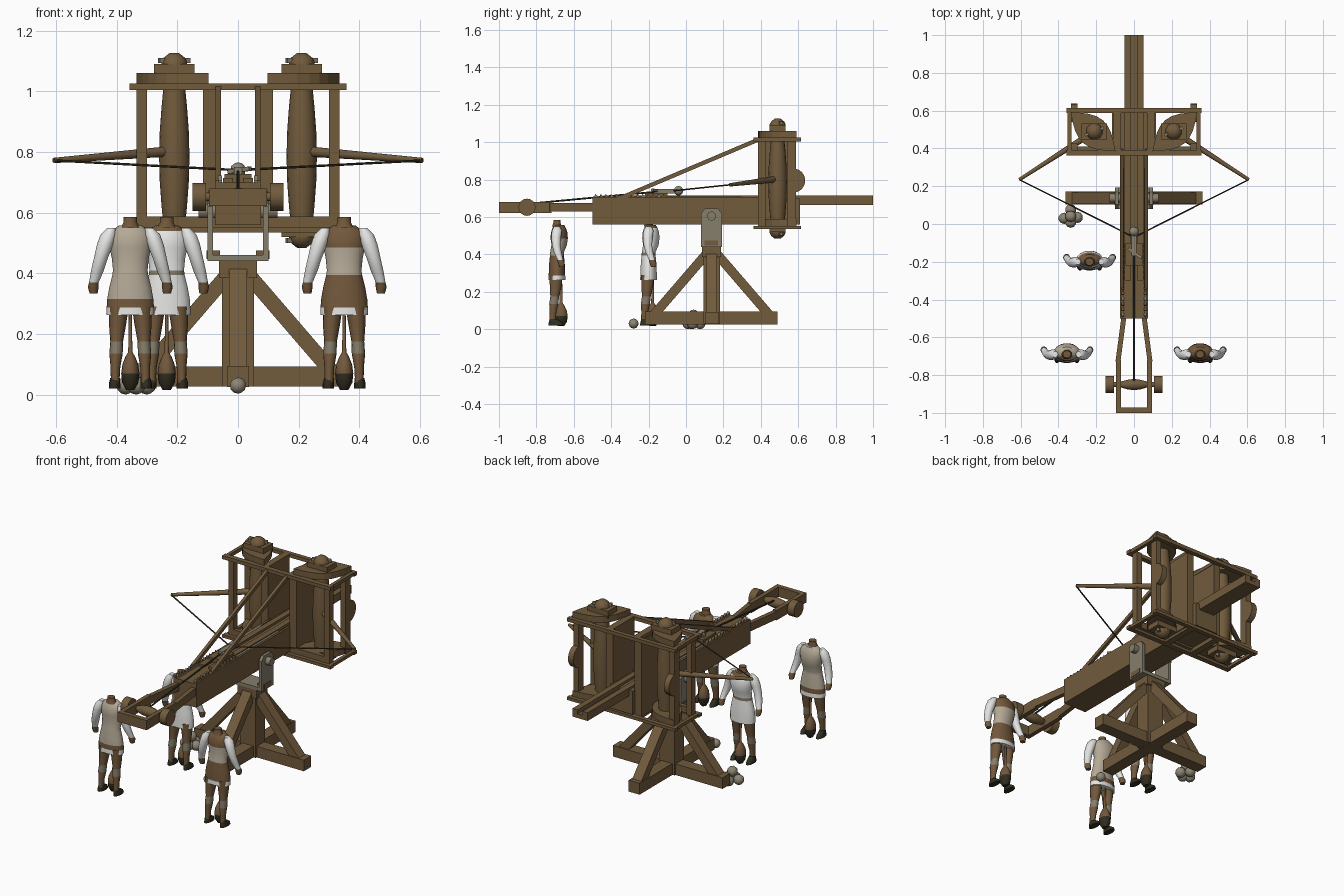
import bpy, bmesh, math
from mathutils import Vector

if "Cube" in bpy.data.objects:
    bpy.data.objects.remove(bpy.data.objects["Cube"])

def material(name, rgb):
    m = bpy.data.materials.new(name)
    m.diffuse_color = (*rgb, 1)
    m.use_nodes = True
    m.node_tree.nodes["Principled BSDF"].inputs["Base Color"].default_value = m.diffuse_color
    return m

WOOD = material("oak wood", (0.165, 0.104, 0.046))
ROPE = material("dark rope", (0.05, 0.038, 0.022))
IRON = material("weathered iron", (0.24, 0.21, 0.15))
STONE = material("stone", (0.27, 0.24, 0.18))
SKIN = material("brown leather", (0.17, 0.098, 0.045))
TAN = material("tan cloth", (0.46, 0.40, 0.31))
WHITE = material("white cloth", (0.78, 0.78, 0.77))
DARK = material("dark shoe", (0.03, 0.026, 0.014))

def finish(name, bm, mats, smooth=False):
    bmesh.ops.recalc_face_normals(bm, faces=bm.faces)
    me = bpy.data.meshes.new(name)
    bm.to_mesh(me)
    bm.free()
    ob = bpy.data.objects.new(name, me)
    bpy.context.collection.objects.link(ob)
    for m in mats:
        me.materials.append(m)
    if smooth:
        for o in bpy.context.selected_objects:
            o.select_set(False)
        ob.select_set(True)
        bpy.context.view_layer.objects.active = ob
        bpy.ops.object.shade_smooth_by_angle(angle=math.radians(45))
    return ob

def rings(name, loops, mats, rule=None, smooth=True):
    """Skin a list of closed loops; rule(face centre) gives the material slot."""
    bm = bmesh.new()
    vs = [[bm.verts.new(p) for p in lp] for lp in loops]
    n = len(vs[0])
    for a, b in zip(vs, vs[1:]):
        for i in range(n):
            bm.faces.new((a[i], a[(i + 1) % n], b[(i + 1) % n], b[i]))
    bm.faces.new(vs[0][::-1])
    bm.faces.new(vs[-1])
    if rule:
        for f in bm.faces:
            f.material_index = rule(f.calc_center_median())
    return finish(name, bm, mats, smooth)

def box(name, x, y, z, mat=WOOD):
    lp = lambda h: [(x[0], y[0], h), (x[1], y[0], h), (x[1], y[1], h), (x[0], y[1], h)]
    return rings(name, [lp(z[0]), lp(z[1])], [mat], smooth=False)

def beam(name, p, q, w, h, mat=WOOD):
    p, q = Vector(p), Vector(q)
    d = (q - p).normalized()
    s = d.cross(Vector((0, 0, 1))).normalized() * w / 2
    u = s.cross(d).normalized() * h / 2
    return rings(name, [[c + s + u, c - s + u, c - s - u, c + s - u] for c in (p, q)], [mat], smooth=False)

def tube(name, p, q, radii, mat=WOOD, n=12):
    p, q = Vector(p), Vector(q)
    d = (q - p).normalized()
    a = d.orthogonal().normalized()
    b = d.cross(a)
    k = len(radii) - 1
    circ = [(math.cos(t * math.tau / n), math.sin(t * math.tau / n)) for t in range(n)]
    return rings(name, [[p.lerp(q, i / k) + (a * c + b * s) * r for c, s in circ]
                        for i, r in enumerate(radii)], [mat])

def loft(name, secs, mats, rule=None, n=14):
    """Horizontal ellipses given as (x, y, z, rx, ry)."""
    return rings(name, [[(x + rx * math.cos(t * math.tau / n), y + ry * math.sin(t * math.tau / n), z)
                         for t in range(n)] for x, y, z, rx, ry in secs], mats, rule)

def ball(name, c, r, mat):
    bm = bmesh.new()
    bmesh.ops.create_icosphere(bm, subdivisions=2, radius=r)
    bmesh.ops.translate(bm, verts=bm.verts, vec=c)
    return finish(name, bm, [mat], True)

def span(s, a, b):
    return sorted((s * a, s * b))

# stand: crossed feet, post, braces
CY = 0.137
box("foot_cross_x", (-0.363, 0.363), (0.103, 0.173), (0.027, 0.093))
box("foot_cross_y", (-0.036, 0.036), (-0.22, 0.49), (0.026, 0.094))
box("post", (-0.052, 0.052), (0.093, 0.181), (0.027, 0.40))
box("post_head", (-0.062, 0.062), (0.086, 0.188), (0.385, 0.442))
for s in (-1, 1):
    beam("side_brace", (s * 0.03, CY, 0.40), (s * 0.31, CY, 0.075), 0.06, 0.05)
    beam("long_brace", (0, CY + s * 0.03, 0.40), (0, CY + s * 0.31, 0.075), 0.06, 0.05)

# iron yoke carrying the stock
box("yoke_base", (-0.10, 0.10), (0.08, 0.192), (0.44, 0.46), IRON)
cheek = [(0.08, 0.45), (0.192, 0.45), (0.192, 0.62), (0.17, 0.645), (0.102, 0.645), (0.08, 0.62)]
for s in (-1, 1):
    rings("yoke_cheek", [[(s * x, y, z) for y, z in cheek] for x in (0.082, 0.10)], [IRON], smooth=False)
    box("yoke_foot_strap", span(s, 0.06, 0.104), (0.10, 0.17), (0.447, 0.475), WOOD)
tube("trunnion", (-0.13, CY, 0.605), (0.13, CY, 0.605), [0.024, 0.024], IRON)

# stock, slider, ratchets
box("stock", (-0.075, 0.075), (-0.5, 0.61), (0.56, 0.70))
box("slider_bed", (-0.05, 0.05), (-0.25, 1.0), (0.665, 0.69))
for s in (-1, 1):
    box("slider_rail", span(s, 0.016, 0.05), (-0.3, 1.0), (0.685, 0.714))
    box("stock_lip", span(s, 0.062, 0.075), (-0.5, 0.4), (0.69, 0.708))
    box("ratchet_plate", span(s, 0.052, 0.064), (-0.48, 0.3), (0.695, 0.71), IRON)
    for i in range(14):
        y = -0.49 + i * 0.028
        rings("ratchet_tooth", [[(s * x, y, 0.705), (s * x, y + 0.026, 0.705), (s * x, y + 0.004, 0.723)]
                                for x in (0.052, 0.066)], [WOOD if i % 3 else IRON], smooth=False)

# trigger block and loaded shot
box("trigger_block", (-0.045, 0.045), (-0.22, -0.1), (0.70, 0.728))
box("trigger_claw", (-0.014, 0.014), (-0.17, -0.05), (0.725, 0.75), IRON)
beam("trigger_lever", (-0.03, -0.13, 0.735), (0.04, -0.18, 0.745), 0.015, 0.014, IRON)
ball("loaded_shot", (0, -0.04, 0.74), 0.026, STONE)

# rear winding frame and windlass
for s in (-1, 1):
    beam("rear_rail_taper", (s * 0.052, -0.48, 0.652), (s * 0.085, -0.73, 0.652), 0.026, 0.046)
    box("rear_rail", span(s, 0.07, 0.096), (-1.0, -0.72), (0.622, 0.68))
    tube("windlass_wheel", (s * 0.105, -0.85, 0.652), (s * 0.15, -0.85, 0.652), [0.046, 0.046], n=16)
box("rear_crossbar", (-0.096, 0.096), (-1.0, -0.972), (0.622, 0.68))
tube("windlass_axle", (-0.15, -0.85, 0.652), (0.15, -0.85, 0.652), [0.014, 0.014])
tube("windlass_drum", (-0.07, -0.85, 0.652), (0.07, -0.85, 0.652), [0.016, 0.026, 0.031, 0.026, 0.016])
tube("winding_rope", (0, -0.83, 0.672), (0, -0.16, 0.735), [0.005, 0.005], ROPE, 6)

# spring frame: thin hoops above and below
for z in ((1.004, 1.025), (0.535, 0.553)):
    for y in ((0.362, 0.392), (0.588, 0.614)):
        box("frame_strip", (-0.358, 0.358), y, z)
    for s in (-1, 1):
        box("frame_end_strip", span(s, 0.332, 0.352), (0.37, 0.6), z)
        box("frame_inner_strip", span(s, 0.07, 0.11), (0.37, 0.6), z)
box("frame_sill", (-0.33, 0.33), (0.385, 0.41), (0.55, 0.588))

def leaf(s, z):
    a, b = Vector((0.098, 0.385)), Vector((0.335, 0.592))
    d = b - a
    nrm = Vector((-d.y, d.x)).normalized()
    ts = [i / 8 for i in range(9)]
    pts = [a + d * t + nrm * 0.08 * math.sin(math.pi * t) for t in ts]
    pts += [a + d * t - nrm * 0.08 * math.sin(math.pi * t) for t in ts[-2:0:-1]]
    return [(s * p.x, p.y, z) for p in pts]

for s in (-1, 1):
    X, Y = s * 0.21, 0.49
    rings("top_hole_carrier", [leaf(s, 1.022), leaf(s, 1.06)], [WOOD], smooth=False)
    rings("bottom_hole_carrier", [leaf(s, 0.55), leaf(s, 0.588)], [WOOD], smooth=False)
    # stanchions
    box("inner_stanchion", span(s, 0.072, 0.116), (0.385, 0.588), (0.55, 1.005))
    box("outer_front_post", span(s, 0.30, 0.334), (0.385, 0.425), (0.55, 1.005))
    box("outer_back_post", span(s, 0.30, 0.334), (0.54, 0.587), (0.55, 1.005))
    arc = [(0.575 + 0.062 * math.sin(math.pi * i / 12), 0.795 - 0.064 * math.cos(math.pi * i / 12))
           for i in range(13)]
    rings("post_bulge", [[(s * x, y, z) for y, z in arc] for x in (0.30, 0.334)], [WOOD])
    # rope spring with washers and caps at both ends
    tube("spring_bundle", (X, Y, 0.54), (X, Y, 1.03), [0.034, 0.042, 0.048, 0.050, 0.048, 0.042, 0.034], n=16)
    for z, d in ((1.06, 1), (0.55, -1)):
        box("washer_block", (X - 0.067, X + 0.067), (0.447, 0.533), sorted((z - d * 0.015, z + d * 0.03)))
        tube("washer_cap", (X, Y, z + d * 0.02), (X, Y, z + d * 0.066), [0.044, 0.044, 0.036, 0.016])
        beam("washer_lever", (X - 0.05, Y - 0.02, z + d * 0.042), (X + 0.05, Y + 0.02, z + d * 0.042), 0.016, 0.016, IRON)
    # throwing arm, bowstring, stay
    tip = (s * 0.607, 0.235, 0.772)
    tube("throwing_arm", (X, Y, 0.803), tip, [0.018, 0.015, 0.012, 0.009])
    tube("bowstring", tip, (0, -0.07, 0.74), [0.004, 0.004], ROPE, 6)
    beam("frame_stay", (s * 0.065, 0.39, 1.015), (s * 0.065, -0.42, 0.672), 0.018, 0.022)

# stone shot on the ground
ball("spare_shot", (0, -0.28, 0.03), 0.027, STONE)
for dx, dy, z in ((-0.035, -0.01, 0.03), (0.035, -0.005, 0.03), (0, -0.03, 0.03), (0, 0.035, 0.03), (0, 0, 0.075)):
    ball("piled_shot", (-0.335 + dx, 0.04 + dy, z), 0.03, STONE)

# headless crew, each with a helmeted head stalk hanging between the legs
MATS = [SKIN, TAN, WHITE, DARK, IRON]

def crew(x, y, bands):
    tunic = lambda c: next(m for top, m in bands if c.z < top)
    prof = [(0.262, 0.078, 0.046), (0.287, 0.078, 0.045), (0.315, 0.076, 0.044), (0.355, 0.069, 0.042),
            (0.395, 0.059, 0.038), (0.41, 0.057, 0.037), (0.45, 0.061, 0.042), (0.485, 0.068, 0.047),
            (0.515, 0.07, 0.045), (0.54, 0.062, 0.037), (0.557, 0.038, 0.027)]
    loft("crew_tunic", [(x, y + (0.012 if z > 0.43 else 0), z, rx, ry) for z, rx, ry in prof], MATS, tunic, 18)
    loft("crew_neck", [(x, y, 0.55, 0.032, 0.026), (x, y, 0.568, 0.022, 0.02), (x, y, 0.585, 0.022, 0.02)], MATS)
    for s in (-1, 1):
        arm = [(0.062, 0, 0.549, 0.014, 0.016), (0.072, 0, 0.528, 0.026, 0.027), (0.083, -0.004, 0.495, 0.027, 0.027),
               (0.097, -0.004, 0.45, 0.023, 0.023), (0.108, 0.004, 0.41, 0.021, 0.021), (0.12, 0.018, 0.37, 0.016, 0.016),
               (0.122, 0.023, 0.355, 0.018, 0.019), (0.121, 0.027, 0.333, 0.013, 0.015)]
        loft("crew_arm", [(x + s * a, y + b, z, rx, ry) for a, b, z, rx, ry in arm], MATS,
             lambda c: 0 if c.z < 0.37 else 2)
        leg = [(0.038, -0.005, 0.29, 0.033, 0.036), (0.042, -0.007, 0.23, 0.028, 0.032), (0.045, -0.012, 0.175, 0.021, 0.024),
               (0.047, -0.017, 0.135, 0.022, 0.025), (0.049, -0.021, 0.09, 0.016, 0.018), (0.05, -0.024, 0.04, 0.014, 0.018)]
        loft("crew_leg", [(x + s * a, y + b, z, rx, ry) for a, b, z, rx, ry in leg], MATS,
             lambda c: 4 if 0.135 < c.z < 0.175 else 0)
        loft("crew_shoe", [(x + s * 0.052, y - 0.005, 0.02, 0.019, 0.042), (x + s * 0.052, y - 0.007, 0.035, 0.019, 0.038),
                           (x + s * 0.05, y - 0.02, 0.055, 0.016, 0.02)], MATS, lambda c: 3)
    head = [(0.27, 0.005), (0.14, 0.007), (0.125, 0.016), (0.10, 0.026), (0.07, 0.030), (0.04, 0.027), (0.016, 0.014)]
    loft("crew_lowered_head", [(x, y + 0.022, z, r, r * 1.2) for z, r in head], MATS,
         lambda c: 3 if c.z < 0.065 else 0)

crew(-0.355, -0.69, [(0.287, 2), (0.315, 0), (1, 1)])
crew(-0.235, -0.20, [(0.395, 2), (0.41, 4), (0.54, 2), (1, 0)])
crew(0.35, -0.69, [(0.287, 2), (0.395, 0), (0.485, 1), (1, 0)])

# rest everything on the ground
low = min(v.co.z for o in bpy.data.objects for v in o.data.vertices)
for o in bpy.data.objects:
    o.location.z -= low
